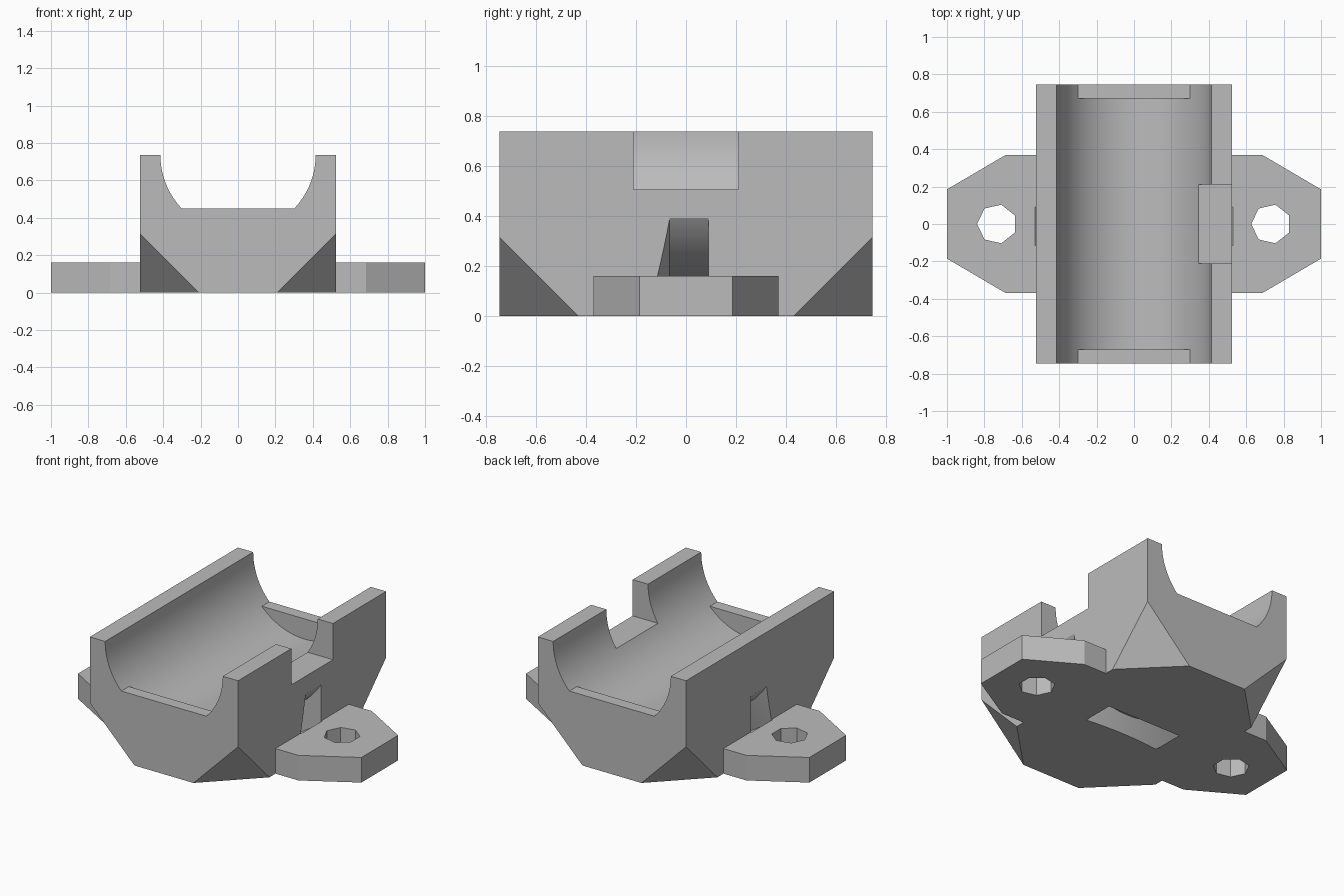
import bpy, bmesh
from math import sin, cos, pi, asin
from mathutils import Vector

if "Cube" in bpy.data.objects:
    bpy.data.objects.remove(bpy.data.objects["Cube"])

W, L, H = 0.523, 0.746, 0.736      # half width, half length, height
RAD, LIP_Z, LIP_Y = 0.415, 0.45, 0.67
CHAMFER, EAR_H = 0.315, 0.16

grey = bpy.data.materials.new("plain grey")
grey.use_nodes = True
COLOUR = (0.5, 0.5, 0.5, 1)
grey.diffuse_color = COLOUR
grey.node_tree.nodes["Principled BSDF"].inputs["Base Color"].default_value = COLOUR


def finish(bm, name):
    bmesh.ops.recalc_face_normals(bm, faces=bm.faces)
    mesh = bpy.data.meshes.new(name)
    bm.to_mesh(mesh)
    bm.free()
    mesh.materials.append(grey)
    obj = bpy.data.objects.new(name, mesh)
    bpy.context.collection.objects.link(obj)
    return obj


def prism(name, points, low, high, axis):
    """Extrude a 2D outline along y (points are x, z) or z (points are x, y)."""
    place = (lambda a, b: (a, low, b)) if axis == "y" else (lambda a, b: (a, b, low))
    bm = bmesh.new()
    face = bm.faces.new([bm.verts.new(place(*p)) for p in points])
    geom = bmesh.ops.extrude_face_region(bm, geom=[face])["geom"]
    move = Vector((0, high - low, 0) if axis == "y" else (0, 0, high - low))
    bmesh.ops.translate(bm, vec=move, verts=[g for g in geom if isinstance(g, bmesh.types.BMVert)])
    return finish(bm, name)


def arc(radius, start, end, steps):
    angles = [start + (end - start) * i / steps for i in range(steps + 1)]
    return [(radius * cos(a), H + radius * sin(a)) for a in angles]


def combine(target, tool, operation):
    mod = target.modifiers.new(tool.name, "BOOLEAN")
    mod.object, mod.operation, mod.solver = tool, operation, "EXACT"
    bpy.context.view_layer.objects.active = target
    bpy.ops.object.modifier_apply(modifier=mod.name)
    bpy.data.objects.remove(tool)


# Block with its four bottom corners sliced off
bm = bmesh.new()
bmesh.ops.create_cube(bm, size=1)
bmesh.ops.scale(bm, vec=(2 * W, 2 * L, H), verts=bm.verts)
bmesh.ops.translate(bm, vec=(0, 0, H / 2), verts=bm.verts)
for sx in (-1, 1):
    for sy in (-1, 1):
        bmesh.ops.bisect_plane(bm, geom=bm.verts[:] + bm.edges[:] + bm.faces[:],
                               plane_co=(sx * W, sy * L, CHAMFER),
                               plane_no=(sx, sy, -1), clear_outer=True)
        bmesh.ops.holes_fill(bm, edges=[e for e in bm.edges if e.is_boundary])
cradle = finish(bm, "cradle_with_mounting_ears")

# Mounting ears
for side in (-1, 1):
    outline = [(0.4, -0.37), (0.685, -0.37), (1, -0.185), (1, 0.185), (0.685, 0.37), (0.4, 0.37)]
    ear = prism("ear", [(side * x, y) for x, y in outline], 0, EAR_H, "z")
    combine(cradle, ear, "UNION")

# Seven-sided screw holes
for side in (-1, 1):
    ring = [pi + 2 * pi * i / 7 for i in range(7)]
    hole = [(side * 0.733 + 0.106 * cos(a), 0.106 * sin(a)) for a in ring]
    combine(cradle, prism("screw_hole", hole, -0.1, 0.3, "z"), "DIFFERENCE")

# Trough: flat floor at the end lips, full round depth between them
lip = asin((H - LIP_Z) / RAD)
ends = [(-RAD, 1)] + arc(RAD, -pi, -pi + lip, 16) + arc(RAD, -lip, 0, 16) + [(RAD, 1)]
combine(cradle, prism("end_trough", ends, -1, 1, "y"), "DIFFERENCE")
middle = [(-0.2, 0.6)] + arc(RAD, -pi + lip, -lip, 32) + [(0.2, 0.6)]
combine(cradle, prism("middle_trough", middle, -LIP_Y, LIP_Y, "y"), "DIFFERENCE")

# Side notch in the left wall
notch = [(0.2, 0.505), (0.7, 0.505), (0.7, 1), (0.2, 1)]
combine(cradle, prism("side_notch", notch, -0.21, 0.21, "y"), "DIFFERENCE")

# Curved strap slot: a ring around the trough axis with one tapered wall
bm = bmesh.new()
section = [(0.6265, -0.065), (0.782, -0.115), (0.782, 0.09), (0.6265, 0.09)]
verts = [bm.verts.new((r, y, H)) for r, y in section]
edges = [bm.edges.new((verts[i], verts[(i + 1) % 4])) for i in range(4)]
bmesh.ops.spin(bm, geom=verts + edges, cent=(0, 0, H), axis=(0, 1, 0),
               angle=2 * pi, steps=96, use_merge=True)
bmesh.ops.remove_doubles(bm, verts=bm.verts, dist=0.0001)
combine(cradle, finish(bm, "strap_slot"), "DIFFERENCE")

# Smooth the curved faces and keep the edges sharp
bpy.ops.object.select_all(action="DESELECT")
cradle.select_set(True)
bpy.context.view_layer.objects.active = cradle
bpy.ops.object.shade_smooth_by_angle(angle=pi / 9)
